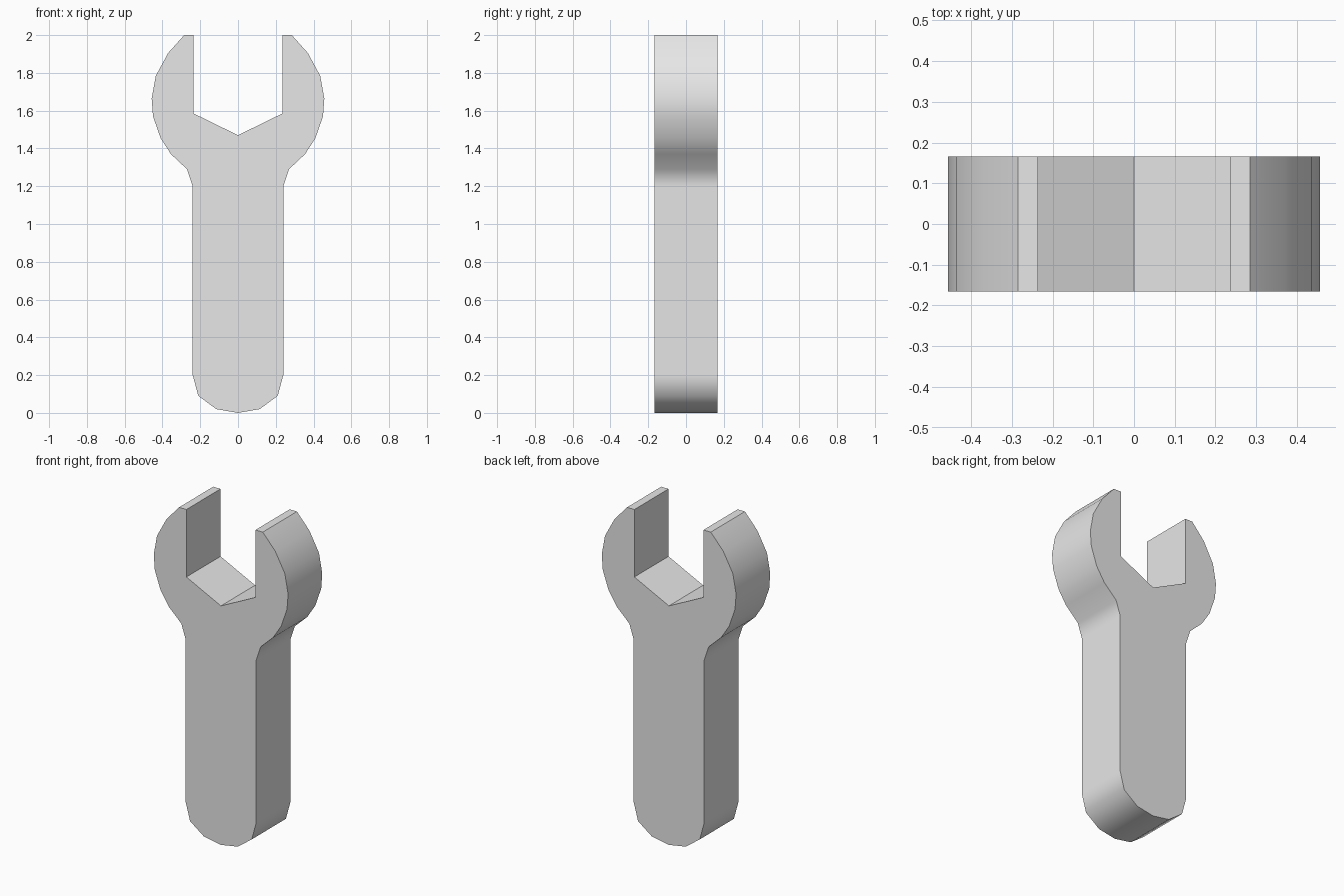
import bpy
import bmesh
import math

cube = bpy.data.objects.get("Cube")
if cube:
    bpy.data.objects.remove(cube, do_unlink=True)

HALF_DEPTH = 0.166

# Right half of the outline, from the butt of the handle up round the jaw
handle = [(0, 0), (0.115, 0.02), (0.21, 0.09), (0.24, 0.2), (0.24, 1.2)]
jaw = [(0.27, 1.29), (0.355, 1.37), (0.41, 1.455), (0.45, 1.57), (0.457, 1.665),
       (0.435, 1.785), (0.37, 1.905), (0.285, 2), (0.235, 2)]
notch = [(0.235, 1.585), (0, 1.47)]
half = handle + jaw + notch

# Mirror the half into a closed outline
outline = half + [(-x, z) for x, z in reversed(half[1:-1])]

# Plain grey metal
metal = bpy.data.materials.new("light grey metal")
metal.use_nodes = True
grey = (0.8, 0.8, 0.8, 1)
metal.diffuse_color = grey
metal.node_tree.nodes["Principled BSDF"].inputs["Base Color"].default_value = grey

# Extrude the outline into the spanner body
bm = bmesh.new()
front = bm.faces.new([bm.verts.new((x, -HALF_DEPTH, z)) for x, z in outline])
result = bmesh.ops.extrude_face_region(bm, geom=[front], use_keep_orig=True)
back_verts = [v for v in result["geom"] if isinstance(v, bmesh.types.BMVert)]
bmesh.ops.translate(bm, verts=back_verts, vec=(0, 2 * HALF_DEPTH, 0))
bmesh.ops.recalc_face_normals(bm, faces=bm.faces)
mesh = bpy.data.meshes.new("open_ended_spanner")
bm.to_mesh(mesh)
bm.free()
mesh.materials.append(metal)

spanner = bpy.data.objects.new("open_ended_spanner", mesh)
bpy.context.collection.objects.link(spanner)

# Smooth rounded sides, crisp rims, flat handle
bpy.ops.object.select_all(action="DESELECT")
spanner.select_set(True)
bpy.context.view_layer.objects.active = spanner
bpy.ops.object.shade_smooth_by_angle(angle=math.radians(45))
weighted = spanner.modifiers.new("flat_handle_shading", "WEIGHTED_NORMAL")
weighted.keep_sharp = True
